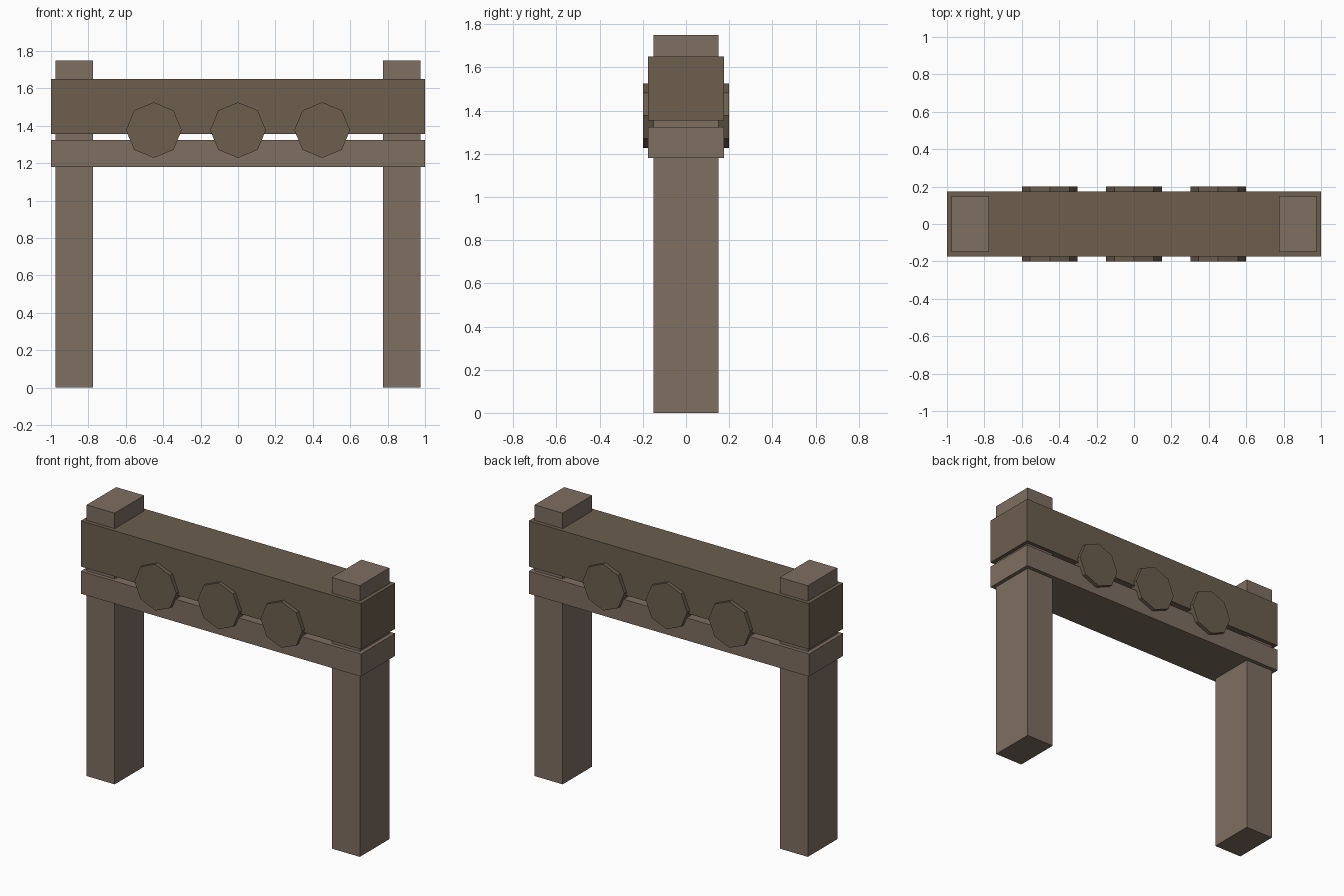
import bpy
from math import pi

if "Cube" in bpy.data.objects:
    bpy.data.objects.remove(bpy.data.objects["Cube"])


def material(name, rgb):
    m = bpy.data.materials.new(name)
    m.diffuse_color = (*rgb, 1)
    m.use_nodes = True
    m.node_tree.nodes["Principled BSDF"].inputs["Base Color"].default_value = m.diffuse_color
    return m


light_wood = material("light_wood", (0.21, 0.157, 0.12))
dark_wood = material("dark_wood", (0.15, 0.112, 0.076))


def box(name, x, z0, z1, width, depth, mat):
    bpy.ops.mesh.primitive_cube_add(size=1, location=(x, 0, (z0 + z1) / 2))
    ob = bpy.context.object
    ob.name = name
    ob.scale = (width, depth, z1 - z0)
    bpy.ops.object.transform_apply(location=False, rotation=False, scale=True)
    ob.data.materials.append(mat)


# Upright posts
for side, name in ((-1, "left_post"), (1, "right_post")):
    box(name, side * 0.875, 0, 1.75, 0.2, 0.3, light_wood)

# Lower and upper clamping boards, with a narrow gap between
box("lower_board", 0, 1.18, 1.325, 2, 0.35, light_wood)
box("upper_board", 0, 1.355, 1.65, 2, 0.35, dark_wood)

# Octagonal plugs running through the boards: vertex at the top
for x, name in ((-0.45, "left_hole"), (0, "middle_hole"), (0.45, "right_hole")):
    bpy.ops.mesh.primitive_cylinder_add(vertices=8, radius=0.149, depth=0.4,
                                        location=(x, 0, 1.377),
                                        rotation=(pi / 2, 0, 0))
    ob = bpy.context.object
    ob.name = name
    ob.data.materials.append(dark_wood)
